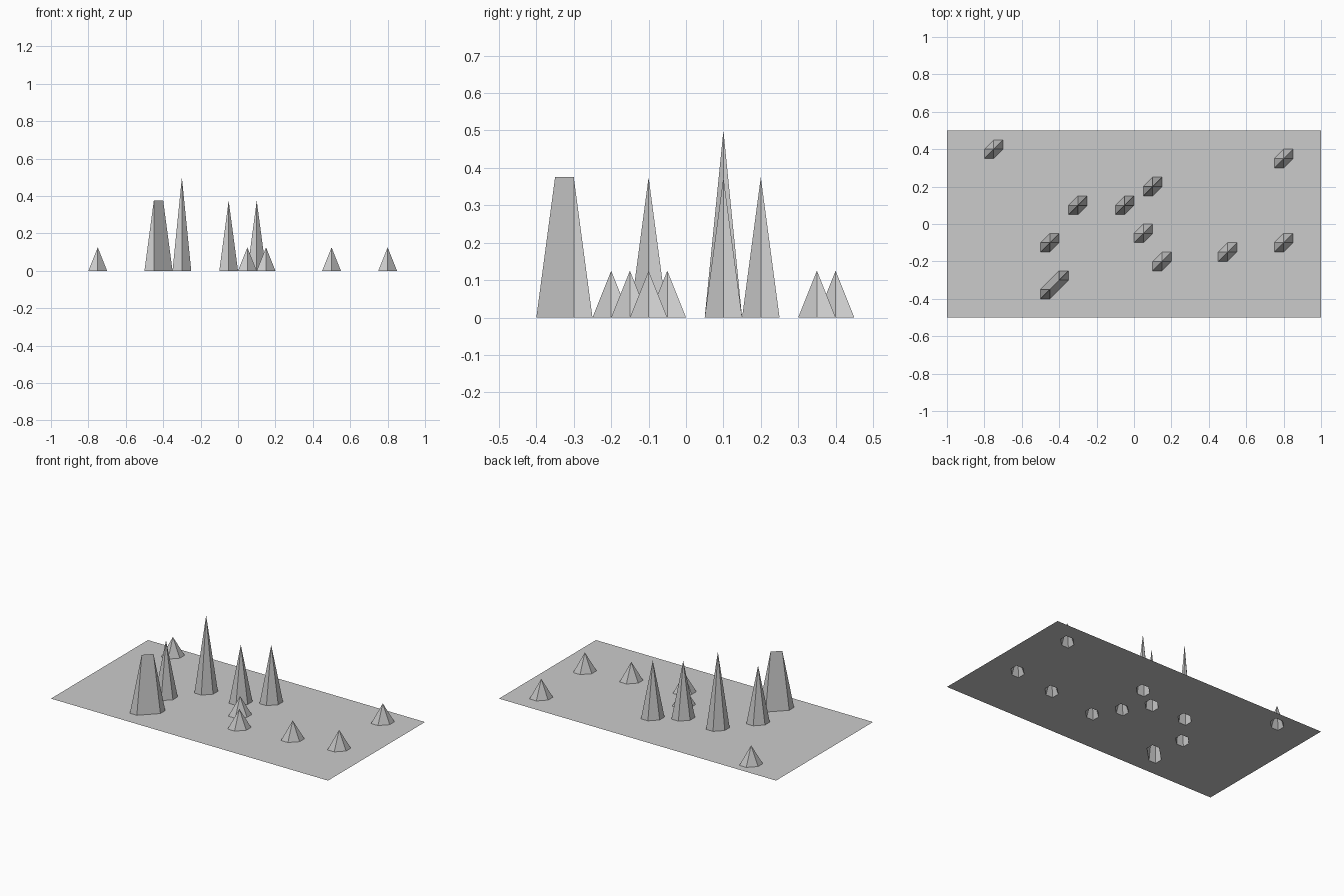
import bpy, bmesh

if "Cube" in bpy.data.objects:
    bpy.data.objects.remove(bpy.data.objects["Cube"])

NX, NY, STEP = 40, 20, 0.05

# Spike positions (x, y) grouped by height
spikes = {
    0.125: [(-0.75, 0.4), (0.05, -0.05), (0.15, -0.2),
            (0.5, -0.15), (0.8, -0.1), (0.8, 0.35)],
    0.375: [(-0.05, 0.1), (0.1, 0.2), (-0.45, -0.1),
            (-0.45, -0.35), (-0.4, -0.3)],
    0.5: [(-0.3, 0.1)],
}
heights = {(round(x / STEP) + NX // 2, round(y / STEP) + NY // 2): h
           for h, places in spikes.items() for x, y in places}

# Open terrain sheet: a regular grid with single vertices pulled up
bm = bmesh.new()
v = [[bm.verts.new(((i - NX / 2) * STEP, (j - NY / 2) * STEP, heights.get((i, j), 0)))
      for j in range(NY + 1)] for i in range(NX + 1)]

# Every cell is split along the same diagonal
for i in range(NX):
    for j in range(NY):
        a, b, c, d = v[i][j], v[i + 1][j], v[i + 1][j + 1], v[i][j + 1]
        bm.faces.new((a, b, c))
        bm.faces.new((a, c, d))

mesh = bpy.data.meshes.new("spiked_terrain")
bm.to_mesh(mesh)
bm.free()
bpy.context.collection.objects.link(bpy.data.objects.new("spiked_terrain", mesh))
